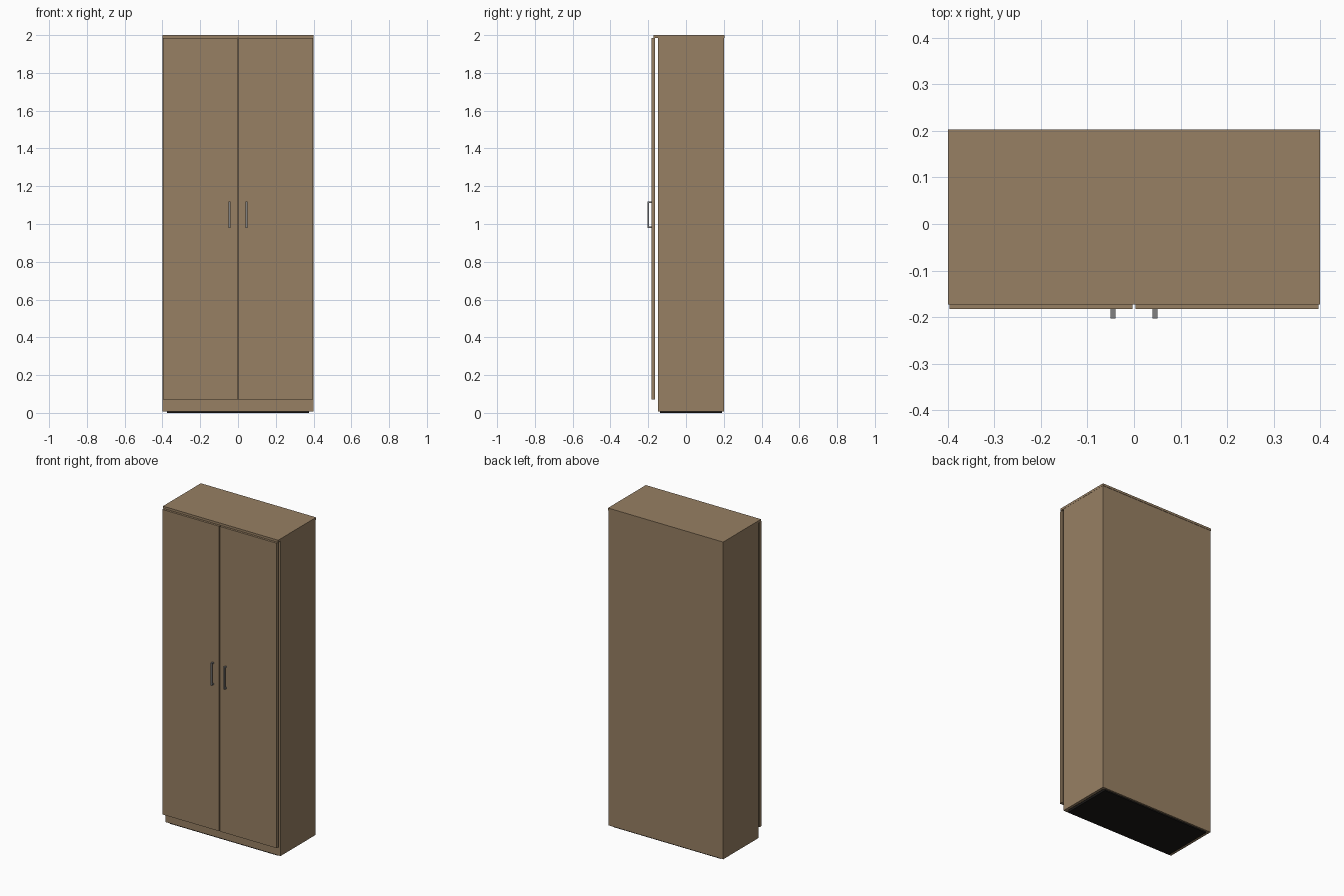
import bpy
import bmesh
from mathutils import Vector

if "Cube" in bpy.data.objects:
    bpy.data.objects.remove(bpy.data.objects["Cube"])


def material(name, rgb):
    m = bpy.data.materials.new(name)
    m.diffuse_color = (*rgb, 1)
    m.use_nodes = True
    m.node_tree.nodes["Principled BSDF"].inputs["Base Color"].default_value = m.diffuse_color
    return m


wood = material("wood", (0.31, 0.215, 0.125))
black = material("black_base", (0.01, 0.009, 0.008))
metal = material("metal", (0.22, 0.22, 0.22))


def add_box(bm, lo, hi):
    lo, hi = Vector(lo), Vector(hi)
    verts = bmesh.ops.create_cube(bm, size=1)["verts"]
    for v in verts:
        v.co = Vector((v.co[i] * (hi[i] - lo[i]) + (lo[i] + hi[i]) / 2 for i in range(3)))


def make(name, mat, *boxes):
    """One object made of axis-aligned boxes given as (low corner, high corner)."""
    bm = bmesh.new()
    for lo, hi in boxes:
        add_box(bm, lo, hi)
    mesh = bpy.data.meshes.new(name)
    bm.to_mesh(mesh)
    bm.free()
    mesh.materials.append(mat)
    ob = bpy.data.objects.new(name, mesh)
    bpy.context.collection.objects.link(ob)
    return ob


W, T = 0.399, 0.018            # half width, board thickness
FRONT, BACK = -0.148, 0.201    # carcass depth
LOW, TOP = 0.008, 1.986        # carcass height
DOOR_LOW = 0.07

# Carcass boards
make("back_panel", wood, ((-W + T, BACK - T, LOW), (W - T, BACK, TOP)))
make("floor_board", wood, ((-W + T, FRONT, DOOR_LOW - T), (W - T, BACK - T, DOOR_LOW)))
make("kick_board", wood, ((-W + T, FRONT, LOW), (W - T, FRONT + T, DOOR_LOW - T)))
make("top_board", wood, ((-0.4, -0.173, TOP), (0.4, 0.203, 2.0)))

# Black base under the carcass
make("base", black, ((-0.375, -0.138, 0), (0.375, 0.19, 0.02)))

# Sides, doors and U-shaped handles, left and right
for side, s in (("left", -1), ("right", 1)):
    def span(a, b):
        return sorted((s * a, s * b))

    x0, x1 = span(W - T, W)
    make(side + "_side_panel", wood, ((x0, FRONT, LOW), (x1, BACK, TOP)))

    x0, x1 = span(0.003, 0.397)
    make(side + "_door", wood, ((x0, -0.183, DOOR_LOW), (x1, -0.163, TOP - 0.002)))

    x0, x1 = span(0.04, 0.05)
    make(side + "_handle", metal,
         ((x0, -0.203, 0.98), (x1, -0.195, 1.12)),
         ((x0, -0.195, 0.98), (x1, -0.183, 0.988)),
         ((x0, -0.195, 1.112), (x1, -0.183, 1.12)))
